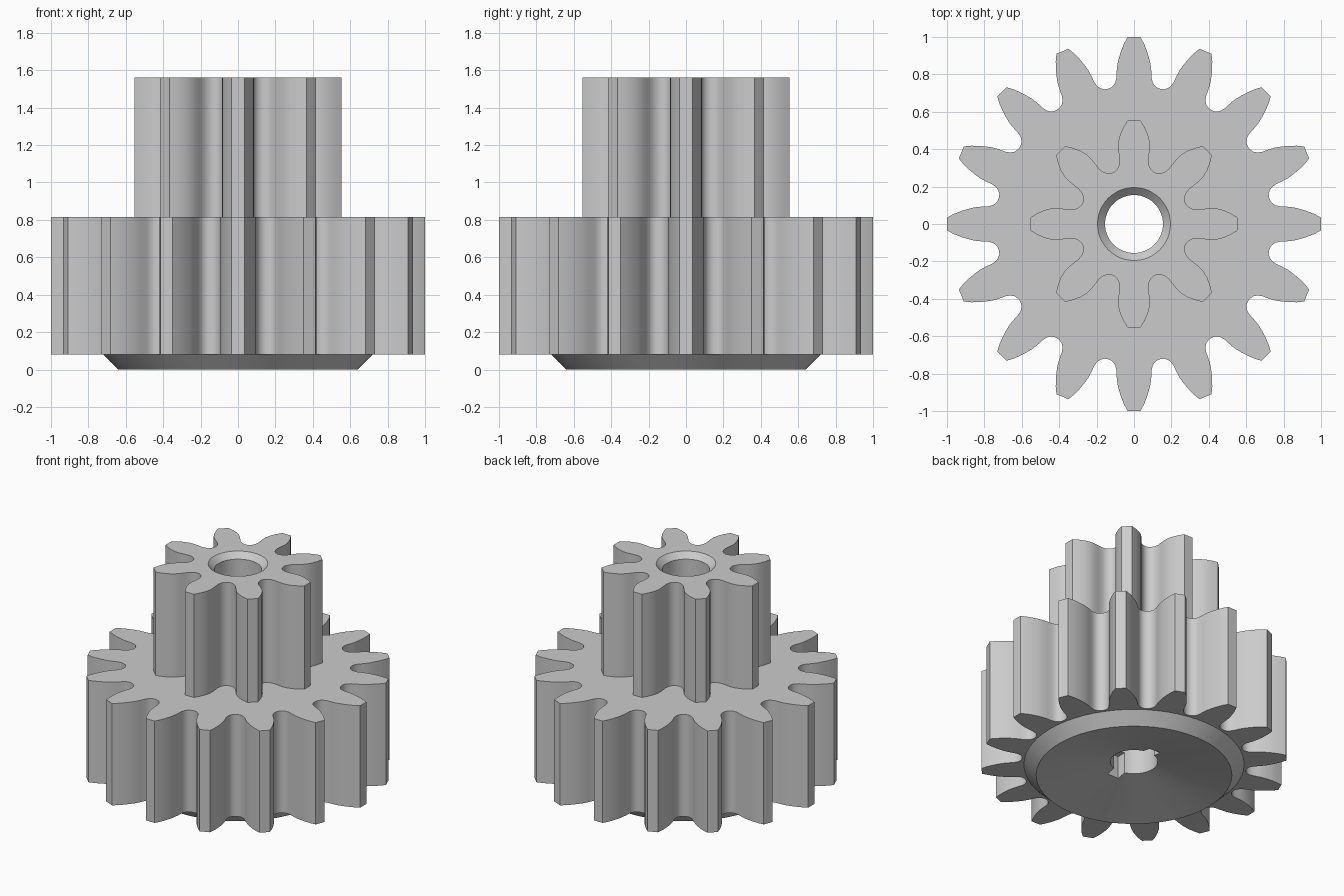
import bpy, bmesh, math

if "Cube" in bpy.data.objects:
    bpy.data.objects.remove(bpy.data.objects["Cube"], do_unlink=True)

grey = bpy.data.materials.new("plain grey")
grey.use_nodes = True
colour = (0.6, 0.6, 0.6, 1)
grey.diffuse_color = colour
grey.node_tree.nodes["Principled BSDF"].inputs["Base Color"].default_value = colour


def finish(name, bm):
    bmesh.ops.recalc_face_normals(bm, faces=bm.faces)
    mesh = bpy.data.meshes.new(name)
    bm.to_mesh(mesh)
    bm.free()
    mesh.materials.append(grey)
    obj = bpy.data.objects.new(name, mesh)
    bpy.context.collection.objects.link(obj)
    return obj


def toothed_prism(name, teeth, half_tooth, low, high):
    """Extrude a gear outline; half_tooth lists (radius, degrees off the tooth axis)."""
    bm = bmesh.new()
    outline = [(r, -a) for r, a in reversed(half_tooth[:-1])] + half_tooth
    ring = []
    for t in range(teeth):
        for r, a in outline:
            angle = math.radians(a + t * 360 / teeth)
            ring.append(bm.verts.new((r * math.cos(angle), r * math.sin(angle), low)))
    face = bm.faces.new(ring)
    top = bmesh.ops.extrude_face_region(bm, geom=[face], use_keep_orig=True)["geom"]
    bmesh.ops.translate(bm, vec=(0, 0, high - low),
                        verts=[v for v in top if isinstance(v, bmesh.types.BMVert)])
    return finish(name, bm)


def lathe(name, profile, sides):
    """Closed solid of revolution from (radius, z) rings."""
    bm = bmesh.new()
    rings = [[bm.verts.new((r * math.cos(k * math.tau / sides),
                            r * math.sin(k * math.tau / sides), z))
              for k in range(sides)] for r, z in profile]
    for a, b in zip(rings, rings[1:]):
        for k in range(sides):
            n = (k + 1) % sides
            bm.faces.new((a[k], a[n], b[n], b[k]))
    bm.faces.new(rings[0])
    bm.faces.new(rings[-1])
    return finish(name, bm)


def box(name, size, centre):
    bm = bmesh.new()
    bmesh.ops.create_cube(bm, size=1)
    bmesh.ops.scale(bm, vec=size, verts=bm.verts)
    bmesh.ops.translate(bm, vec=centre, verts=bm.verts)
    return finish(name, bm)


# Large wheel, small pinion and bevelled hub
wheel_tooth = [(1.0, 2.0), (0.965, 3.2), (0.93, 4.2), (0.895, 5.1), (0.86, 5.9), (0.82, 6.5),
               (0.785, 6.9), (0.762, 7.6), (0.747, 8.6), (0.738, 9.9), (0.736, 11.25)]
pinion_tooth = [(0.555, 3.6), (0.52, 6.3), (0.485, 8.8), (0.45, 10.7), (0.415, 11.8), (0.38, 12.2),
                (0.345, 12.9), (0.322, 14.6), (0.307, 17), (0.299, 19.7), (0.297, 22.5)]
gear = toothed_prism("double_gear", 16, wheel_tooth, 0.08, 0.815)
pinion = toothed_prism("pinion", 8, pinion_tooth, 0.5, 1.56)
hub = lathe("hub", [(0.64, 0), (0.72, 0.08), (0.72, 0.08 + 0.001), (0.6, 0.2)], 64)

# Dished underside, through bore with countersink, and blind key slot
slope = 0.1 / (0.64 - 0.155)
bore = lathe("bore_cutter", [(0.64 + 0.1, -0.1 * slope), (0.155, 0.1), (0.155, 1.52),
                             (0.215, 1.58)], 48)
slot = box("slot_cutter", (0.09, 0.43, 0.3), (0, 0, 0.1))

for helper, operation in ((pinion, "UNION"), (hub, "UNION"),
                          (bore, "DIFFERENCE"), (slot, "DIFFERENCE")):
    helper.hide_render = True
    mod = gear.modifiers.new(helper.name, "BOOLEAN")
    mod.operation = operation
    mod.solver = "EXACT"
    mod.object = helper
    bpy.context.view_layer.objects.active = gear
    bpy.ops.object.modifier_apply(modifier=mod.name)
    bpy.data.objects.remove(helper, do_unlink=True)

# Smooth flanks, crisp edges
bpy.ops.object.select_all(action="DESELECT")
gear.select_set(True)
bpy.context.view_layer.objects.active = gear
bpy.ops.object.shade_smooth_by_angle(angle=math.radians(30))
